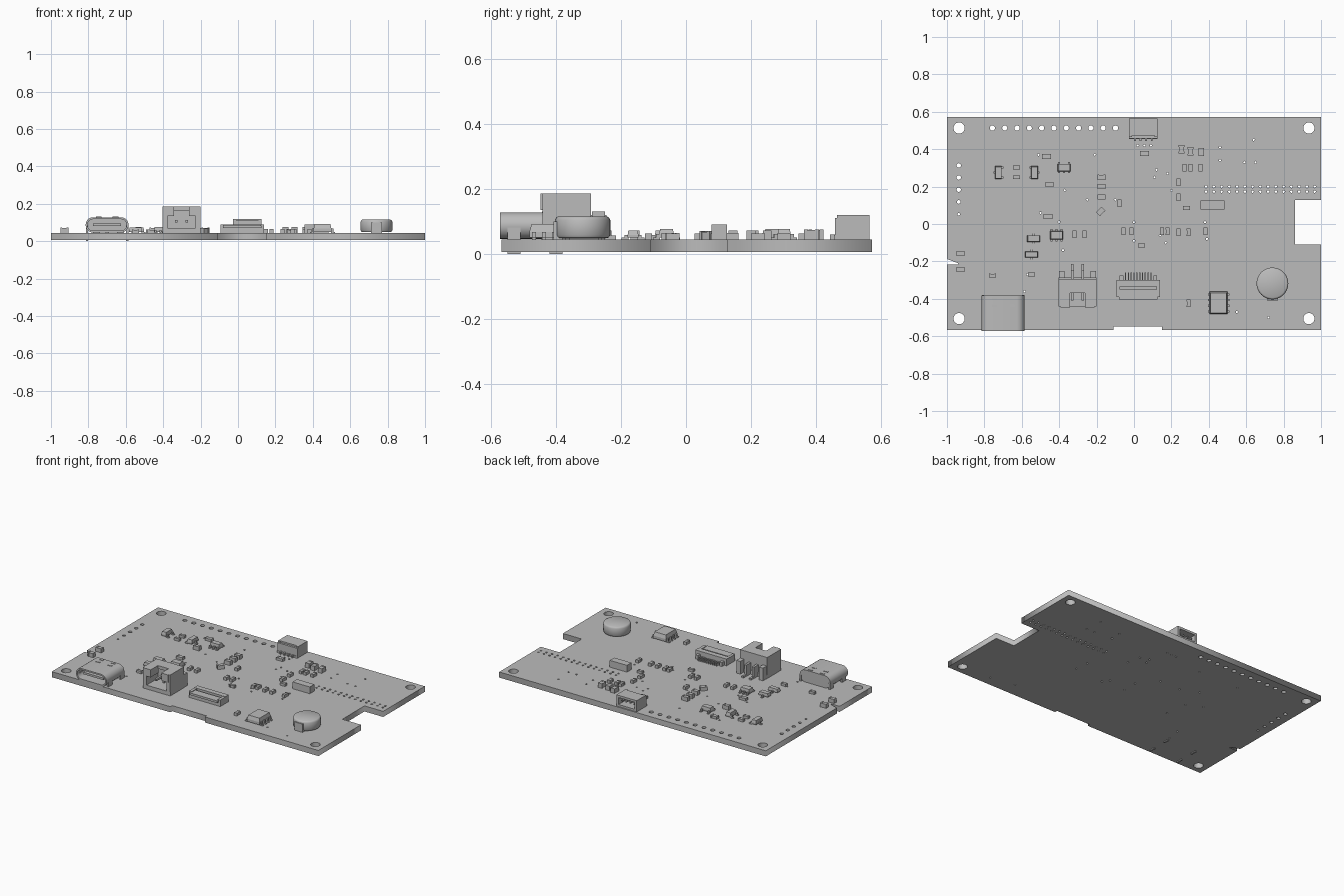
import bpy, bmesh, math
from mathutils import Matrix, Vector

cube = bpy.data.objects.get("Cube")
if cube:
    bpy.data.objects.remove(cube, do_unlink=True)

grey = bpy.data.materials.new("plain grey")
grey.use_nodes = True
GREY = (0.5, 0.5, 0.5, 1)
grey.diffuse_color = GREY
grey.node_tree.nodes["Principled BSDF"].inputs["Base Color"].default_value = GREY

LOW, TOP = 0.006, 0.044          # underside and top face of the board


def finish(name, bm, smooth=False):
    bmesh.ops.recalc_face_normals(bm, faces=bm.faces)
    mesh = bpy.data.meshes.new(name)
    bm.to_mesh(mesh)
    bm.free()
    mesh.materials.append(grey)
    ob = bpy.data.objects.new(name, mesh)
    bpy.context.collection.objects.link(ob)
    if smooth:
        bpy.ops.object.select_all(action='DESELECT')
        ob.select_set(True)
        bpy.context.view_layer.objects.active = ob
        bpy.ops.object.shade_smooth_by_angle(angle=math.radians(35))
    return ob


def box(bm, x, y, w, d, z0, z1, origin=(0, 0), turn=0, taper=1):
    """Box centred on x, y; origin and turn place it; taper narrows its top."""
    verts = bmesh.ops.create_cube(bm, size=1)["verts"]
    for v in verts:
        if v.co.z > 0:
            v.co.x *= taper
            v.co.y *= taper
    place = (Matrix.Translation((*origin, 0)) @ Matrix.Rotation(math.radians(turn), 4, 'Z')
             @ Matrix.Translation((x, y, (z0 + z1) / 2)) @ Matrix.Diagonal((w, d, z1 - z0, 1)))
    bmesh.ops.transform(bm, matrix=place, verts=verts)


def span(bm, x0, x1, y0, y1, z0, z1):
    box(bm, (x0 + x1) / 2, (y0 + y1) / 2, x1 - x0, y1 - y0, z0, z1)


def loft(bm, rings):
    """Skin a list of equal closed rings and cap both ends."""
    loops = [[bm.verts.new(p) for p in ring] for ring in rings]
    for a, b in zip(loops, loops[1:]):
        for i in range(len(a)):
            j = (i + 1) % len(a)
            bm.faces.new((a[i], a[j], b[j], b[i]))
    bm.faces.new(loops[0])
    bm.faces.new(loops[-1])


# Circuit board: filled outline with edge notches and drilled holes
outline = [(-1, -.567), (-.11, -.567), (-.11, -.548), (.15, -.548), (.15, -.567), (1, -.567),
           (1, -.11), (.86, -.11), (.86, .127), (1, .127), (1, .573), (-1, .573),
           (-1, -.187), (-.94, -.21), (-.94, -.217), (-1, -.217)]
curve = bpy.data.curves.new("circuit_board", 'CURVE')
curve.dimensions = '2D'
curve.fill_mode = 'BOTH'
curve.extrude = (TOP - LOW) / 2


def spline(points):
    s = curve.splines.new('POLY')
    s.points.add(len(points) - 1)
    for p, (x, y) in zip(s.points, points):
        p.co = (x, y, 0, 1)
    s.use_cyclic_u = True


def hole(x, y, r, n):
    spline([(x + r * math.cos(math.tau * i / n), y + r * math.sin(math.tau * i / n)) for i in range(n)])


spline(outline)
for x in (-.935, .935):
    for y in (-.506, .513):
        hole(x, y, .03, 24)
for i in range(11):                                  # header row
    hole(-.757 + .0658 * i, .513, .014, 12)
for i, r in enumerate((.012, .012, .012, .01, .007)):  # side column
    hole(-.937, .313 - .065 * i, r, 12)
for i in range(15):                                  # double via rows
    for y in (.173, .2):
        hole(.385 + .0415 * i, y, .007, 8)
vias = [(-.51, .37), (-.5, .06), (-.37, .18), (-.4, .01), (-.38, -.14), (-.25, .13), (-.21, .37),
        (-.1, .13), (.02, .42), (.055, .42), (.09, .42), (.12, .29), (.18, .27), (.11, .25),
        (.2, .18), (0, .01), (0, -.09), (.14, -.06), (.17, -.1), (.46, .34), (.46, .41),
        (.64, .45), (.65, .33), (.59, .33), (.38, .01), (.39, -.08), (.55, -.47), (.72, -.5),
        (-.57, -.27), (-.585, -.36)]
for x, y in vias:
    hole(x, y, .006, 8)
temp = bpy.data.objects.new("board_curve", curve)
bpy.context.collection.objects.link(temp)
temp.location.z = 0
bpy.context.view_layer.update()
mesh = bpy.data.meshes.new_from_object(temp.evaluated_get(bpy.context.evaluated_depsgraph_get()))
bpy.data.objects.remove(temp, do_unlink=True)
bm = bmesh.new()
bm.from_mesh(mesh)
bmesh.ops.translate(bm, verts=bm.verts, vec=(0, 0, (LOW + TOP) / 2))
bmesh.ops.remove_doubles(bm, verts=bm.verts, dist=1e-5)
finish("circuit_board", bm)


# Charging socket: rounded hollow shell, tongue and through-board legs
def stadium(w, h, y, n=10):
    pts = []
    for side in (1, -1):
        for i in range(n + 1):
            a = math.pi * (i / n - .5)
            pts.append((-.7 + side * (w - h + h * math.cos(a)), y, .087 + side * h * math.sin(a)))
    return pts


bm = bmesh.new()
loft(bm, [stadium(.115, .041, -.382), stadium(.115, .041, -.573),
          stadium(.105, .031, -.573), stadium(.105, .031, -.43)])
finish("socket_shell", bm, True)
bm = bmesh.new()
span(bm, -.775, -.625, -.55, -.42, .08, .094)
for s in (-1, 1):
    for y in (-.4, -.53):
        box(bm, -.7 + s * .108, y, .012, .04, 0, .085)
    for y in (-.4, -.437):                           # spring tabs on the shell
        box(bm, -.7 + s * .045, y, .03, .012, .126, .131)
finish("socket_tongue_and_legs", bm)

# Power connector: open-fronted housing with pins and rear leads
bm = bmesh.new()
span(bm, -.404, -.2, -.44, -.286, TOP, .07)
span(bm, -.385, -.219, -.318, -.293, .07, .186)
for s in (-1, 1):
    box(bm, -.302 + s * .089, -.367, .026, .148, .07, .186)
    box(bm, -.302 + s * .065, -.405, .05, .085, .135, .186)
    box(bm, -.302 + s * .085, -.27, .03, .04, TOP, .13)
    box(bm, -.302 + s * .028, -.35, .014, .12, .1, .114)
    box(bm, -.302 + s * .028, -.27, .016, .05, TOP, .12)
    box(bm, -.302 + s * .028, -.24, .014, .05, TOP, .056)
span(bm, -.385, -.219, -.37, -.293, .165, .186)
finish("power_connector", bm)

# Ribbon connector with a flip latch and a row of leads
bm = bmesh.new()
span(bm, -.094, .14, -.335, -.3, TOP, .09)
span(bm, -.094, .14, -.39, -.335, TOP, .07)
span(bm, -.08, .126, -.404, -.35, .07, .084)
for s in (-1, 1):
    box(bm, .023 + s * .107, -.35, .02, .08, .06, .088)
    box(bm, .023 + s * .09, -.29, .02, .03, TOP, .07)
for i in range(10):
    box(bm, -.045 + .0151 * i, -.285, .007, .05, TOP, .058)
finish("ribbon_connector", bm)

# Rear socket opening towards the back edge
bm = bmesh.new()
span(bm, -.026, .126, .455, .565, TOP, .058)
span(bm, -.026, .126, .472, .565, .105, .12)
span(bm, -.026, .126, .458, .49, TOP, .11)
for x in (-.018, .118):
    box(bm, x, .515, .016, .1, TOP, .12)
for i in range(4):
    box(bm, .005 + .03 * i, .455, .01, .024, TOP, .06)
    box(bm, .005 + .03 * i, .52, .008, .06, .078, .086)
finish("rear_socket", bm)

# Coin cell: turned profile with softened rims, plus solder tab
bm = bmesh.new()
loft(bm, [[(.74 + r * math.cos(math.tau * i / 40), -.318 + r * math.sin(math.tau * i / 40), z)
           for i in range(40)]
          for r, z in ((.07, .048), (.08, .05), (.085, .058), (.085, .104), (.081, .112), (.076, .115))])
finish("coin_cell", bm, True)
bm = bmesh.new()
span(bm, .71, .77, -.408, -.38, TOP, .1)
span(bm, .72, .76, -.36, -.27, TOP, .05)
finish("coin_cell_tab", bm)


# Leaded packages: tapered body with stepped legs along both long sides
def package(name, x, y, w, d, top, sides, turn=0):
    bm = bmesh.new()
    mid = (TOP + top) / 2
    box(bm, 0, 0, w, d, TOP + .006, mid, (x, y), turn)
    box(bm, 0, 0, w, d, mid, top, (x, y), turn, .88)
    for s, n in zip((-1, 1), sides):
        for i in range(n):
            ly = d * .76 * (i / (n - 1) - .5) if n > 1 else 0
            box(bm, s * (w / 2 + .004), ly, .012, .012, TOP, mid, (x, y), turn)
            box(bm, s * (w / 2 + .012), ly, .014, .012, TOP, TOP + .006, (x, y), turn)
    finish(name, bm)


package("memory_chip", .452, -.422, .095, .12, .092, (4, 4))
package("transistor_left", -.725, .275, .035, .07, .077, (1, 2))
package("transistor_right", -.532, .275, .035, .07, .077, (2, 1))
package("regulator_back", -.374, .302, .04, .07, .077, (3, 2), 90)
package("regulator_middle", -.414, -.06, .045, .07, .077, (3, 3), 90)
package("diode_upper", -.537, -.078, .035, .07, .072, (1, 1), 90)
package("diode_lower", -.548, -.163, .033, .07, .072, (1, 1), 90)

# Crystal block
bm = bmesh.new()
span(bm, .355, .484, .078, .126, TOP, .09)
finish("crystal_block", bm)


# Small passives: body between two slightly larger end caps
def passives(name, places, length, width, top, turn):
    bm = bmesh.new()
    for p in places:
        box(bm, 0, 0, length * .6, width * .94, TOP, top - .002, p, turn)
        for s in (-1, 1):
            box(bm, s * length * .39, 0, length * .22, width, TOP, top, p, turn)
    finish(name, bm)


passives("flat_resistors", [(-.468, .36), (-.46, .04), (.056, .377)], .048, .027, .062, 0)
passives("flat_capacitors", [(-.452, .21), (-.174, .25), (-.174, .2), (-.174, .145),
                             (-.928, -.157), (-.928, -.243)], .043, .027, .072, 0)
passives("small_flat_parts", [(-.628, .302), (-.628, .25), (-.757, -.276), (-.548, -.27),
                              (.04, -.115), (.28, .086)], .037, .021, .062, 0)
passives("slanted_capacitor", [(-.178, .067)], .043, .03, .07, 45)
passives("wide_upright_parts", [(.254, .4), (.302, .388), (.36, .385)], .045, .03, .075, 90)
passives("upright_parts", [(-.318, -.056), (-.265, -.056), (-.078, .11), (-.056, -.04), (-.013, -.04),
                           (.15, -.04), (.18, -.04), (.302, .302), (.356, .302), (.27, .302),
                           (.238, .222), (.238, .142), (.238, -.045), (.292, -.045),
                           (.382, -.04), (.292, -.425)], .04, .021, .064, 90)
